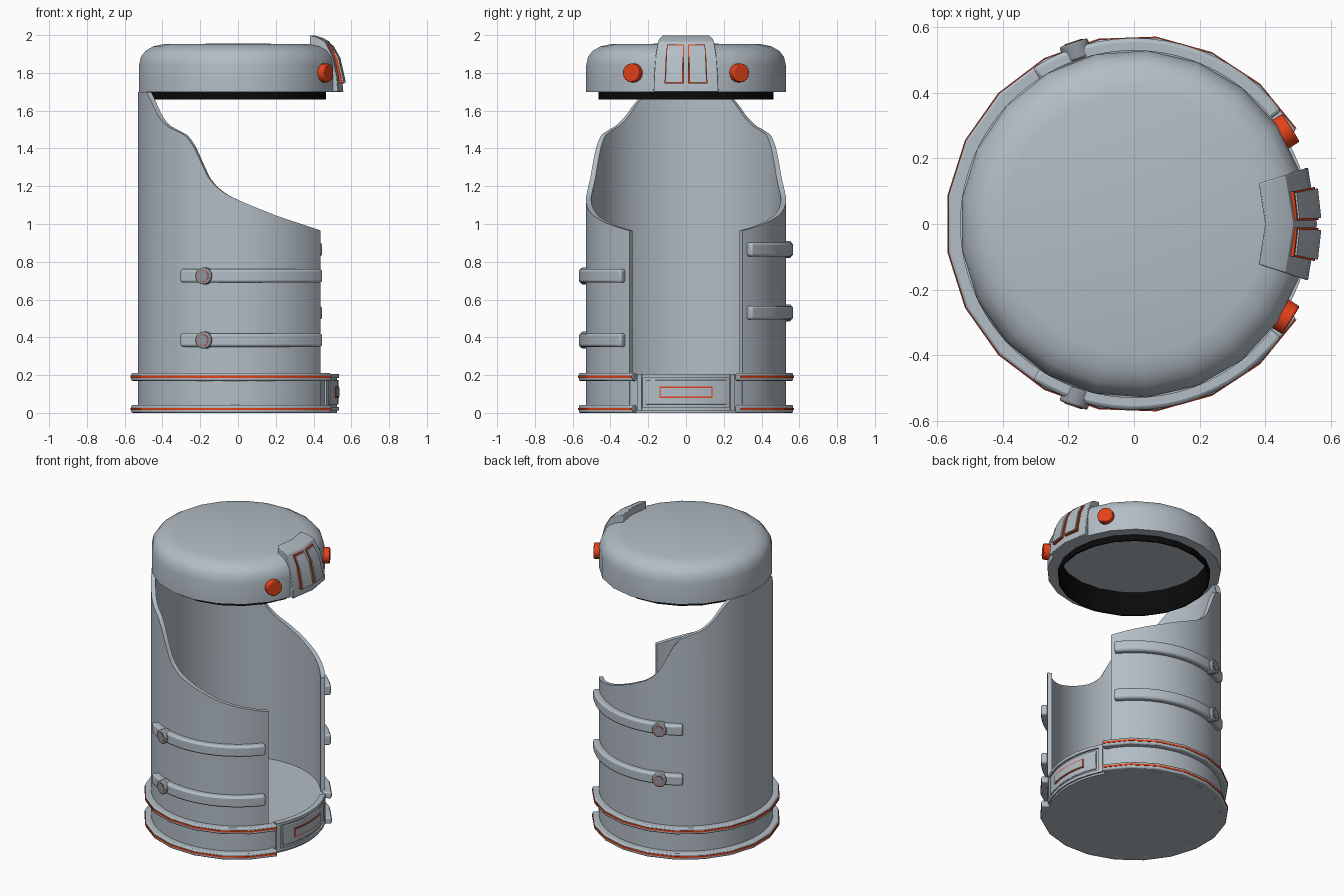
import bpy, bmesh, math
from mathutils import Matrix, Vector

if "Cube" in bpy.data.objects:
    bpy.data.objects.remove(bpy.data.objects["Cube"])


def material(name, rgb):
    m = bpy.data.materials.new(name)
    m.use_nodes = True
    m.diffuse_color = (*rgb, 1)
    bsdf = next(n for n in m.node_tree.nodes if n.type == 'BSDF_PRINCIPLED')
    bsdf.inputs["Base Color"].default_value = (*rgb, 1)
    return m


GREY = material("light grey", (0.45, 0.51, 0.56))
DARK = material("mid grey", (0.27, 0.30, 0.33))
ORANGE = material("orange red", (0.78, 0.055, 0.01))
BLACK = material("black", (0.003, 0.003, 0.003))


def finish(name, bm, mat, bevel=0):
    bmesh.ops.remove_doubles(bm, verts=bm.verts[:], dist=1e-5)
    bmesh.ops.recalc_face_normals(bm, faces=bm.faces[:])
    me = bpy.data.meshes.new(name)
    bm.to_mesh(me)
    bm.free()
    me.materials.append(mat)
    ob = bpy.data.objects.new(name, me)
    bpy.context.collection.objects.link(ob)
    bpy.ops.object.select_all(action='DESELECT')
    ob.select_set(True)
    bpy.context.view_layer.objects.active = ob
    bpy.ops.object.shade_smooth_by_angle(angle=math.radians(30))
    if bevel:
        mod = ob.modifiers.new("Bevel", 'BEVEL')
        mod.width, mod.segments = bevel, 2
        mod.limit_method, mod.angle_limit = 'ANGLE', math.radians(40)
    return ob


def sweep(name, profile, mat, a0=0, a1=360, segs=20, bevel=0):
    """Turn a closed (radius, height) profile about z; profile may depend on angle."""
    bm = bmesh.new()
    full = a1 - a0 == 360
    rows = []
    for i in range(segs if full else segs + 1):
        a = math.radians(a0 + (a1 - a0) * i / segs)
        pts = profile(a) if callable(profile) else profile
        rows.append([bm.verts.new((r * math.cos(a), r * math.sin(a), z)) for r, z in pts])
    n = len(rows[0])
    for i in range(segs):
        p, q = rows[i], rows[(i + 1) % len(rows)]
        for j in range(n):
            k = (j + 1) % n
            bm.faces.new((p[j], p[k], q[k], q[j]))
    if not full:
        bm.faces.new(rows[0])
        bm.faces.new(rows[-1])
    return finish(name, bm, mat, bevel)


def rect(r0, r1, z0, z1):
    return [(r0, z0), (r1, z0), (r1, z1), (r0, z1)]


def knob(name, angle, r0, r1, z, radius, mat, bevel=0):
    """Short cylinder pointing outward from the axis."""
    d = Vector((math.cos(math.radians(angle)), math.sin(math.radians(angle)), 0))
    place = Matrix.Translation(d * (r0 + r1) / 2 + Vector((0, 0, z)))
    turn = d.to_track_quat('Z', 'Y').to_matrix().to_4x4()
    bm = bmesh.new()
    bmesh.ops.create_cone(bm, cap_ends=True, segments=16, radius1=radius, radius2=radius,
                          depth=r1 - r0, matrix=place @ turn)
    return finish(name, bm, mat, bevel)


# Body wall with a swept-down opening towards +x
RIM = [(-0.485, 1.70), (-0.465, 1.66), (-0.42, 1.565), (-0.38, 1.52), (-0.33, 1.495),
       (-0.28, 1.47), (-0.24, 1.42), (-0.16, 1.25), (-0.12, 1.20), (-0.06, 1.155),
       (0.04, 1.11), (0.2, 1.045), (0.44, 0.965)]


def rim_height(x):
    if x <= RIM[0][0]:
        return RIM[0][1]
    for (xa, za), (xb, zb) in zip(RIM, RIM[1:]):
        if x <= xb:
            return za + (zb - za) * (x - xa) / (xb - xa)
    return RIM[-1][1]


def wall_profile(a):
    return rect(0.502, 0.53, 0.005, rim_height(0.53 * math.cos(a)))


sweep("body_wall", wall_profile, GREY, 34.5, 325.5, 96)

# Base drum and floor
sweep("base_drum", rect(0, 0.524, 0, 0.2), GREY, segs=48)

# Base rings with coloured stripes, open at the front panel
for label, z in (("lower", 0.0), ("upper", 0.17)):
    sweep(label + "_ring", rect(0.52, 0.572, z, z + 0.042), GREY, 30, 330, 17, 0.008)
    sweep(label + "_ring_stripe", rect(0.54, 0.575, z + 0.016, z + 0.027), ORANGE, 30.5, 329.5, 17)

# Base front panel: frame, raised plate, outlined window
for label, z in (("bottom", 0.012), ("top", 0.185)):
    sweep("panel_frame_" + label, rect(0.5, 0.535, z, z + 0.02), GREY, -29, 29, 6)
for label, s in (("left", 1), ("right", -1)):
    sweep("panel_frame_" + label, rect(0.5, 0.535, 0.012, 0.205), GREY, s * 27.5 - 1.5, s * 27.5 + 1.5, 1)
sweep("panel_plate", rect(0.5, 0.532, 0.045, 0.175), GREY, -24, 24, 6, 0.004)
sweep("panel_outline", rect(0.5, 0.535, 0.079, 0.139), ORANGE, -15.2, 15.2, 4)
sweep("panel_window", rect(0.5, 0.538, 0.086, 0.132), GREY, -14.4, 14.4, 4)

# Side bands with round studs
for side, s, heights in (("right", -1, (0.725, 0.385)), ("left", 1, (0.865, 0.53))):
    for i, z in enumerate(heights):
        tag = "%s_%s" % (side, ("upper", "lower")[i])
        a0, a1 = sorted((s * 37.5, s * 123))
        sweep(tag + "_band", rect(0.515, 0.567, z - 0.036, z + 0.036), GREY, a0, a1, 16, 0.012)
        knob(tag + "_stud", s * 108.5, 0.53, 0.583, z, 0.045, DARK, 0.006)
        knob(tag + "_stud_ring", s * 108.5, 0.55, 0.584, z, 0.031, ORANGE)
        knob(tag + "_stud_cap", s * 108.5, 0.55, 0.586, z, 0.028, DARK)

# Lid, hollow underneath, with a dark seal
sweep("lid", [(0, 1.82), (0.46, 1.82), (0.46, 1.70), (0.53, 1.70), (0.53, 1.84), (0.52, 1.885),
              (0.495, 1.917), (0.455, 1.94), (0.40, 1.952), (0, 1.956)], GREY, segs=21)
sweep("lid_seal", rect(0.455, 0.465, 1.66, 1.82), BLACK, segs=21)

# Clasp over the lid edge, with two outlined plates
sweep("clasp", [(0.40, 1.94), (0.46, 1.92), (0.50, 1.87), (0.52, 1.70), (0.558, 1.70), (0.55, 1.78),
                (0.525, 1.89), (0.485, 1.965), (0.45, 1.985), (0.40, 2.0)], GREY, -18, 18, 2, 0.004)


def clasp_plate(out, grow):
    return [(0.47, 1.945 + grow), (0.49 + out, 1.945 + grow), (0.527 + out, 1.88),
            (0.55 + out, 1.78), (0.556 + out, 1.75 - grow), (0.5, 1.75 - grow)]


for side, s in (("left", 1), ("right", -1)):
    a0, a1 = sorted((s * 1.8, s * 11))
    sweep("clasp_outline_" + side, clasp_plate(0.007, 0.006), ORANGE, a0 - 0.6, a1 + 0.6, 1)
    sweep("clasp_plate_" + side, clasp_plate(0.015, 0), GREY, a0, a1, 1)
    # Round buttons beside the clasp
    knob("button_" + side, s * 31.5, 0.50, 0.562, 1.80, 0.05, ORANGE, 0.006)
